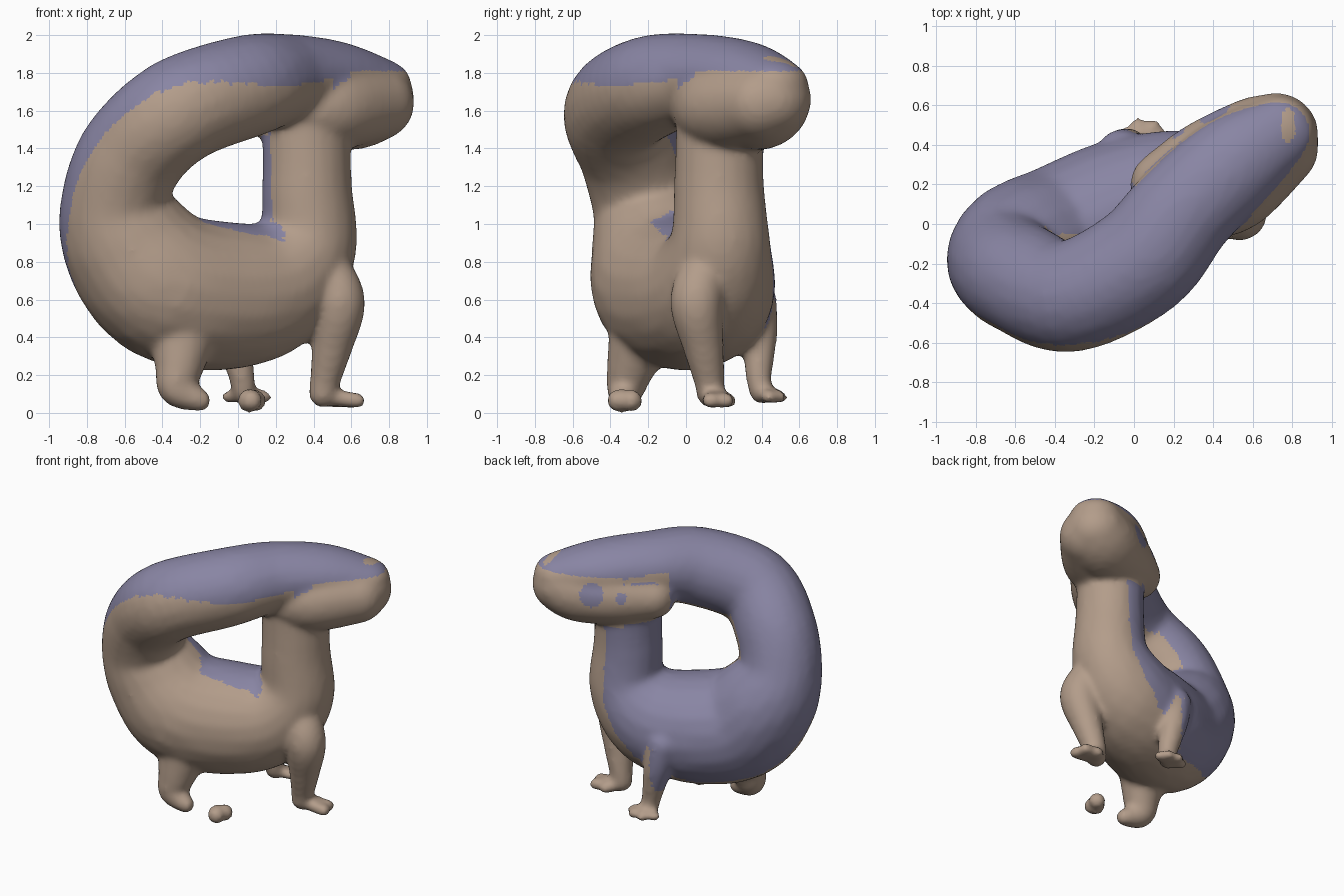
import bpy, bmesh, math
from mathutils import Vector, Matrix


def material(name, rgb):
    m = bpy.data.materials.new(name)
    m.diffuse_color = (*rgb, 1)
    return m


tan = material("tan skin", (0.45, 0.335, 0.255))
purple = material("grey violet back", (0.25, 0.235, 0.37))

samples = []  # (centre, radius, back direction) used for colouring


def spline(a, b, c, d, t):
    return [0.5 * (2 * q + (r - p) * t + (2 * p - 5 * q + 4 * r - s) * t * t
                   + (3 * q - p - 3 * r + s) * t ** 3) for p, q, r, s in zip(a, b, c, d)]


def limb(bm, pts, flat=(1, 1), steps=7):
    """Row of overlapping spheres along a spline: x, y, z, radius, back direction."""
    pts = [list(p) + [0, 0, 0] * (len(p) == 4) for p in pts]
    p = [pts[0]] + pts + [pts[-1]]
    n = len(pts) - 1
    for i in range(n):
        for k in range(steps + (i == n - 1)):
            t = k / steps
            v = spline(p[i], p[i + 1], p[i + 2], p[i + 3], t)
            f = flat[0] + (flat[1] - flat[0]) * min(1, (i + t) / 4)
            c = Vector(v[:3])
            m = Matrix.Translation(c) @ Matrix.Diagonal((v[3], v[3], v[3] * f, 1))
            bmesh.ops.create_icosphere(bm, subdivisions=3, radius=1, matrix=m)
            samples.append((c, v[3], Vector(v[4:])))


bm = bmesh.new()

# thick tail lying on the head, curling round the ring to the belly and neck
limb(bm, [(0.73, 0.46, 1.735, 0.19, 0, 0, 1),
          (0.50, 0.30, 1.765, 0.25, 0, 0, 1),
          (0.25, 0.07, 1.77, 0.27, 0.1, -0.1, 1),
          (0.03, -0.19, 1.725, 0.29, 0.05, -0.05, 1),
          (-0.32, -0.365, 1.595, 0.285, -0.3, 0.35, 0.85),
          (-0.565, -0.28, 1.36, 0.285, -0.6, 0.55, 0.55),
          (-0.65, -0.20, 1.08, 0.295, -0.65, 0.75, 0.1),
          (-0.56, -0.14, 0.86, 0.36, -0.35, 0.9, 0.1),
          (-0.37, -0.10, 0.67, 0.40, -0.2, 0.85, 0.4),
          (-0.08, 0.03, 0.62, 0.395, -0.2, 0.75, 0.55),
          (0.18, 0.13, 0.67, 0.345, -0.3, 0.25, 0.45),
          (0.36, 0.18, 0.88, 0.27, -0.25, 0.12, 0.1),
          (0.365, 0.175, 1.20, 0.24, -0.22, 0.13, 0),
          (0.36, 0.18, 1.50, 0.235, -0.2, 0.12, 0)], (0.76, 1))

# long blunt head under the tail, pointing to the back right
limb(bm, [(0.15, 0.20, 1.62, 0.17), (0.38, 0.30, 1.62, 0.23),
          (0.61, 0.39, 1.63, 0.25), (0.72, 0.45, 1.66, 0.215)], (0.95, 0.95))
limb(bm, [(0.36, 0.12, 1.62, 0.20), (0.50, 0.20, 1.62, 0.24), (0.72, 0.39, 1.64, 0.215)], (0.95, 0.95))

# front left leg
limb(bm, [(-0.29, -0.23, 0.42, 0.18), (-0.31, -0.29, 0.25, 0.13),
          (-0.32, -0.32, 0.13, 0.10), (-0.20, -0.34, 0.065, 0.06)])
# front right leg
limb(bm, [(0.48, 0.09, 0.74, 0.13), (0.535, 0.055, 0.58, 0.14), (0.50, 0.09, 0.36, 0.11),
          (0.465, 0.12, 0.19, 0.085), (0.45, 0.13, 0.10, 0.075)])
# back leg
limb(bm, [(-0.06, 0.35, 0.60, 0.13, -0.3, 0.2, 0), (-0.03, 0.385, 0.42, 0.10, -0.2, 0.1, 0),
          (0.02, 0.385, 0.19, 0.07), (0.03, 0.40, 0.11, 0.065)])
# toes of the right and back feet
for ankle, tips, r in [((0.44, 0.13, 0.09), [(0.63, 0.13, 0.065), (0.61, 0.21, 0.065), (0.52, 0.22, 0.065)], 0.05),
                       ((0.03, 0.41, 0.10), [(0.14, 0.44, 0.085), (0.10, 0.49, 0.085),
                                             (0.02, 0.50, 0.085), (-0.05, 0.45, 0.085)], 0.042)]:
    for t in tips:
        limb(bm, [(*ankle, r), (*t, r)], (0.9, 0.8))


def skin(name, bm, voxel, smooth):
    """Fuse the spheres into one smooth surface."""
    me = bpy.data.meshes.new(name)
    bm.to_mesh(me)
    bm.free()
    ob = bpy.data.objects.new(name, me)
    bpy.context.collection.objects.link(ob)
    r = ob.modifiers.new("fuse", 'REMESH')
    r.mode = 'VOXEL'
    r.voxel_size = voxel
    s = ob.modifiers.new("smooth", 'SMOOTH')
    s.factor = 0.5
    s.iterations = smooth
    bpy.context.view_layer.update()
    ev = ob.evaluated_get(bpy.context.evaluated_depsgraph_get())
    new = bpy.data.meshes.new_from_object(ev)
    ob.modifiers.clear()
    ob.data = new
    new.materials.clear()
    new.materials.append(tan)
    new.materials.append(purple)
    for p in new.polygons:
        p.use_smooth = True
        p.material_index = 0
    return ob


creature = skin("ring_creature_body", bm, 0.02, 10)

# colour the back: face direction against the back direction of the nearest sample
eye = Vector((0.78, 0.50))
back_left = Vector((-0.6, 0.75, 0.25))
spots = [(Vector((0.42, 0.53, 1.68)), 0.09), (Vector((0.25, 0.42, 1.66)), 0.06)]
for p in creature.data.polygons:
    c = p.center
    _, _, d = min(samples, key=lambda s: (c - s[0]).length - s[1])
    back = p.normal.dot(d) > 0.1
    if c.z > 1.35 and c.x + c.y < 0.2 and p.normal.dot(back_left) > 0.4:   # rear of the tail
        back = True
    if c.x + c.y > 0.65 and c.z > 1.4:          # head: straight colour line
        back = c.z > 1.81
    e = c.xy - eye
    if c.z > 1.7 and (e.x / 0.04) ** 2 + (e.y / 0.09) ** 2 < 1:
        back = False
    if any((c - s).length < r for s, r in spots):
        back = True
    p.material_index = int(back)

# loose paw in front of the belly
bm = bmesh.new()
for x, y, z, r in [(0.06, -0.34, 0.065, 0.065), (0.09, -0.29, 0.065, 0.06), (0.07, -0.36, 0.065, 0.06)]:
    bmesh.ops.create_icosphere(bm, subdivisions=2, radius=r, matrix=Matrix.Translation((x, y, z)))
skin("loose_paw", bm, 0.02, 2)
